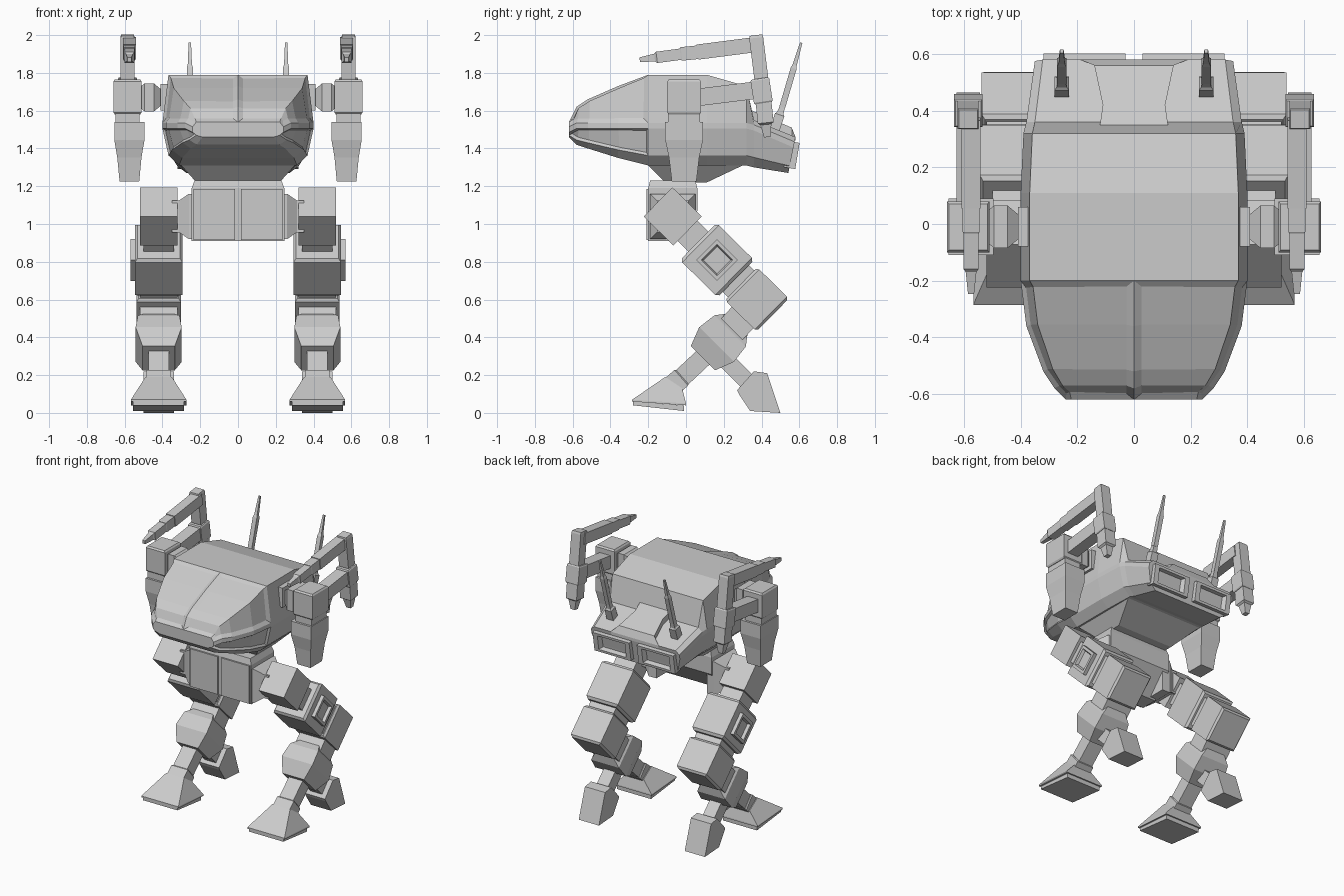
import bpy, bmesh
from mathutils import Vector

cube = bpy.data.objects.get("Cube")
if cube:
    bpy.data.objects.remove(cube, do_unlink=True)

shade = (.6, .6, .6, 1)
grey = bpy.data.materials.new("plain grey")
grey.use_nodes = True
grey.diffuse_color = shade
grey.node_tree.nodes["Principled BSDF"].inputs["Base Color"].default_value = shade

right, back, up = Vector((1, 0, 0)), Vector((0, 1, 0)), Vector((0, 0, 1))

# Named outlines: (position along the part, share of full size)
plain = [(0, 1), (1, 1)]
boxy = [(0, .9), (.06, 1), (.94, 1), (1, .9)]
barrel = [(0, .6), (.3, 1), (.7, 1), (1, .6)]
recess = [(0, 1), (1, 1), (1, .75), (.5, .65)]
spike = [(0, 1), (.6, 1), (.65, .7), (1, .4)]
flare = [(0, .65), (.4, .8), (.7, 1), (1, 1)]
bulge = [(0, .6), (.2, .9), (.6, 1), (1, .7)]


def finish(name, bm, mirror):
    bmesh.ops.recalc_face_normals(bm, faces=bm.faces)
    mesh = bpy.data.meshes.new(name)
    bm.to_mesh(mesh)
    bm.free()
    mesh.materials.append(grey)
    part = bpy.data.objects.new(name, mesh)
    bpy.context.collection.objects.link(part)
    if mirror:
        part.modifiers.new("Mirror", "MIRROR").use_mirror_merge = False


def skin(bm, rings):
    """Join rings of points into a capped tube; return side faces by section and strip."""
    loops = [[bm.verts.new(point) for point in ring] for ring in rings]
    count, grid = len(loops[0]), {}
    for i, (near, far) in enumerate(zip(loops, loops[1:])):
        for j in range(count):
            k = (j + 1) % count
            grid[i, j] = bm.faces.new((near[j], near[k], far[k], far[j]))
    bm.faces.new(loops[0])
    bm.faces.new(loops[-1])
    return grid


def sweep(name, start, end, across, deep, shape):
    """Rectangle carried from start to end, scaled by a named outline."""
    bm = bmesh.new()
    skin(bm, [[start.lerp(end, t) + (across * s + deep * q) * scale
               for s, q in ((-1, -1), (1, -1), (1, 1), (-1, 1))] for t, scale in shape])
    finish(name, bm, True)


def limb(name, x, start, end, width, depth, shape=plain):
    """Mirrored bar between two (y, z) points."""
    a, b = Vector((x, *start)), Vector((x, *end))
    sweep(name, a, b, right * width, (b - a).normalized().cross(right) * depth, shape)


def peg(name, inner, outer, centre, radius, shape=plain, tilt=back):
    """Mirrored square bar pointing sideways."""
    sweep(name, Vector((inner, *centre)), Vector((outer, *centre)),
          tilt * radius, right.cross(tilt) * radius, shape)


def block(name, x, levels, mirror=False):
    """Stack of rectangles: half width, front (y, z), rear (y, z)."""
    bm = bmesh.new()
    skin(bm, [[(x - w, *front), (x + w, *front), (x + w, *rear), (x - w, *rear)]
              for w, front, rear in levels])
    finish(name, bm, mirror)


def hull_ring(y, width, roof, belly):
    """Cross-section with a chamfered roof, a narrow belt and a tapered belly."""
    belt, band = min(1.52, roof - .04), .015
    low = belly + (belt - belly) / 4
    half = [(0, roof), (width * .92, roof), (width, belt + band), (width, belt - band),
            (width * .92, low), (width * .78, belly), (0, belly)]
    half += [(-x, z) for x, z in half[-2:0:-1]]
    lean = .2 if y > .5 else 0
    return [(x, y + lean * (z - roof), z) for x, z in half]


# Hull, with recessed canopy panes above the belt and chin panes below it
bm = bmesh.new()
grid = skin(bm, [hull_ring(*section) for section in (
    (-.62, .24, 1.54, 1.46), (-.58, .28, 1.62, 1.42), (-.52, .32, 1.66, 1.4),
    (-.36, .38, 1.73, 1.35), (-.2, .4, 1.79, 1.31), (.11, .4, 1.79, 1.31),
    (.32, .39, 1.73, 1.31), (.36, .38, 1.55, 1.3), (.58, .35, 1.46, 1.27))])
bmesh.ops.recalc_face_normals(bm, faces=bm.faces)
for strips, gap in (((0, 1), .027), ((11, 10), .027), ((3,), .012), ((8,), .012)):
    panes = [grid[i, j] for i in range(4) for j in strips]
    bmesh.ops.inset_region(bm, faces=panes, thickness=gap, depth=-.012, use_even_offset=True)
finish("hull", bm, False)
block("hull_keel", 0, [(.3, (-.2, 1.31), (.3, 1.31)), (.22, (-.11, 1.22), (.11, 1.22))])

# Rear deck
block("deck_hump", 0, [(.12, (.35, 1.53), (.35, 1.6)), (.11, (.42, 1.52), (.42, 1.57)),
                       (.14, (.56, 1.46), (.56, 1.51)), (.19, (.58, 1.44), (.58, 1.46))])
limb("exhaust_vent", .175, (.53, 1.37), (.59, 1.36), .145, .07, recess)
limb("antenna_base", .255, (.46, 1.47), (.52, 1.65), .026, .026, spike)
limb("antenna_rod", .255, (.51, 1.62), (.61, 1.96), .016, .016, spike)

# Arms
arm = .585
peg("shoulder_collar", .36, .41, (-.01, 1.67), .07)
peg("shoulder_hub", .41, .53, (-.01, 1.67), .075, barrel)
limb("shoulder_box", arm, (-.01, 1.58), (-.01, 1.765), .075, .09, boxy)
limb("elbow", arm, (-.01, 1.53), (-.01, 1.6), .064, .085)
limb("lower_arm", arm - .01, (-.01, 1.225), (-.01, 1.54), .08, .1, flare)
limb("boom", arm, (.06, 1.67), (.38, 1.71), .042, .046)
limb("post_top", arm, (.37, 2), (.4, 1.76), .037, .037, boxy)
limb("post_cuff", arm, (.39, 1.77), (.41, 1.64), .05, .05, boxy)
limb("post_tip", arm, (.41, 1.65), (.43, 1.46), .042, .042, spike)
limb("gun_body", arm - .01, (.06, 1.91), (.37, 1.95), .034, .04)
limb("gun_collar", arm - .01, (-.03, 1.9), (.07, 1.91), .03, .036, boxy)
limb("gun_barrel", arm - .01, (-.02, 1.9), (-.245, 1.87), .027, .03, spike)

# Pelvis with two front panels
block("pelvis", 0, [(.245, (-.2, .91), (-.08, .91)), (.245, (-.2, 1.07), (.06, 1.07)),
                    (.245, (-.2, 1.19), (.06, 1.19)), (.23, (-.19, 1.23), (.05, 1.23))])
limb("pelvis_panel", .125, (-.19, 1.05), (-.21, 1.05), .11, .135)
peg("hip_joint", .2, .35, (-.07, 1.04), .12, [(0, 1), (.4, 1), (.75, .7), (1, .7)])


# Upper leg boxes spaced along one slanted line
def on_leg(s):
    return -.07 + .71 * s, 1.04 - .7 * s


leg = .42
for name, near, far, width, depth, shape in (
        ("hip_box", -.11, .11, .1, .108, plain), ("upper_neck", .1, .2, .08, .075, plain),
        ("thigh_box", .19, .47, .125, .138, boxy), ("knee_neck", .46, .53, .1, .1, plain),
        ("knee_box", .51, .745, .118, .122, boxy)):
    limb(name, leg, on_leg(near), on_leg(far), width, depth, shape)
peg("thigh_pod", .53, .57, on_leg(.33), .078, recess, (back - up).normalized())

# Lower leg, toe and heel
limb("shin_neck", leg, (.36, .57), (.24, .44), .1, .08)
limb("shin", leg, (.27, .47), (.09, .29), .122, .13, bulge)
limb("ankle", leg, (.12, .32), (-.04, .17), .055, .05)
limb("ankle_cuff", leg, (-.02, .19), (-.1, .12), .065, .055, boxy)
block("sole", leg, [(.135, (-.28, .04), (-.01, .01)), (.135, (-.28, .06), (-.01, .04))], True)
block("foot", leg, [(.147, (-.285, .06), (0, .04)), (.147, (-.285, .07), (0, .05)),
                    (.07, (-.11, .19), (-.02, .13))], True)
limb("heel_strut", leg, (.16, .33), (.34, .15), .045, .045)
block("heel", leg, [(.08, (.27, .12), (.36, .22)), (.08, (.28, .1), (.43, .21)),
                    (.08, (.34, .01), (.5, 0))], True)
